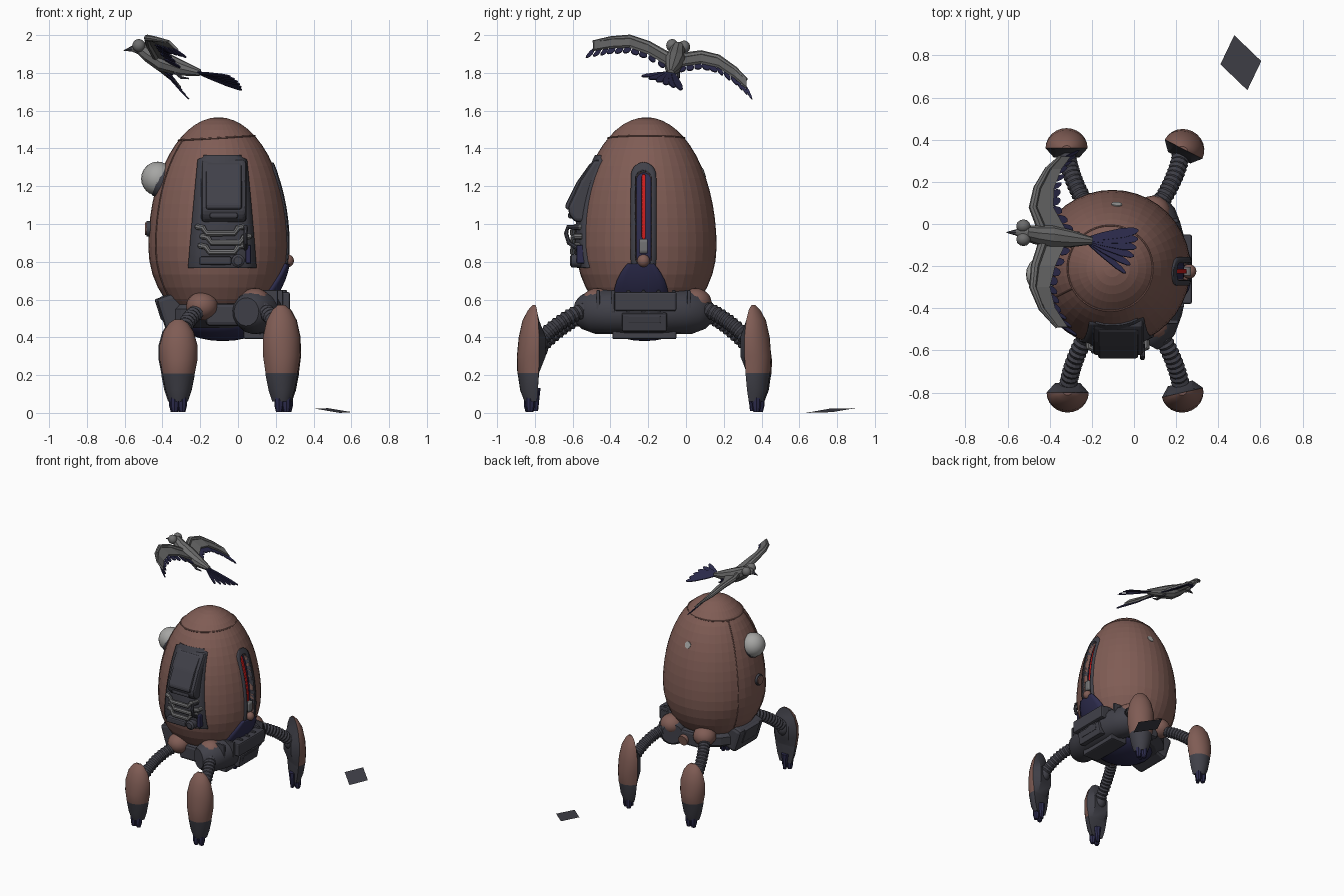
import bpy, bmesh, math
from math import sin, cos, pi, sqrt, radians
from mathutils import Vector as V, Euler

if "Cube" in bpy.data.objects:
    bpy.data.objects.remove(bpy.data.objects["Cube"])

def material(name, r, g, b):
    m = bpy.data.materials.new(name)
    m.diffuse_color = (r, g, b, 1)
    m.use_nodes = True
    m.node_tree.nodes["Principled BSDF"].inputs["Base Color"].default_value = m.diffuse_color
    return m

BROWN = material("clay brown", .215, .108, .09)
DARK = material("charcoal", .052, .052, .066)
NAVY = material("navy", .026, .025, .075)
GREY = material("feather grey", .15, .15, .15)
PIPE = material("pipe grey", .17, .17, .175)
LIGHT = material("light grey", .38, .38, .37)
RED = material("signal red", .6, .012, .012)

def obj(name, verts, faces, *mats, smooth=None, thick=0, bevel=0):
    bm = bmesh.new()
    vs = [bm.verts.new(v) for v in verts]
    for f in faces:
        bm.faces.new([vs[i] for i in f])
    bmesh.ops.remove_doubles(bm, verts=bm.verts, dist=1e-5)
    bmesh.ops.recalc_face_normals(bm, faces=bm.faces)
    if bevel:
        bmesh.ops.bevel(bm, geom=bm.edges[:], offset=bevel, segments=2, affect='EDGES', profile=.5)
    me = bpy.data.meshes.new(name)
    bm.to_mesh(me)
    bm.free()
    for m in mats:
        me.materials.append(m)
    o = bpy.data.objects.new(name, me)
    bpy.context.collection.objects.link(o)
    if thick:
        s = o.modifiers.new("thickness", 'SOLIDIFY')
        s.thickness, s.offset = thick, 0
    if smooth:
        bpy.context.view_layer.objects.active = o
        o.select_set(True)
        bpy.ops.object.shade_smooth_by_angle(angle=radians(smooth))
        o.select_set(False)
    return o

def loft(name, rings, *mats, **kw):
    """Skin a list of equal closed rings and cap both ends."""
    n = len(rings[0])
    faces = [(i*n+j, i*n+(j+1) % n, (i+1)*n+(j+1) % n, (i+1)*n+j)
             for i in range(len(rings)-1) for j in range(n)]
    faces += [tuple(range(n)), tuple(range((len(rings)-1)*n, len(rings)*n))]
    return obj(name, [p for r in rings for p in r], faces, *mats, **kw)

def tube(name, pts, radii, mat, seg=10, smooth=35):
    pts = [V(p) for p in pts]
    if not isinstance(radii, (list, tuple)):
        radii = [radii]*len(pts)
    rings, n = [], None
    for i, p in enumerate(pts):
        t = (pts[min(i+1, len(pts)-1)] - pts[max(i-1, 0)]).normalized()
        n = t.orthogonal() if n is None else n - t*n.dot(t)
        n.normalize()
        b = t.cross(n)
        rings.append([p + (n*cos(2*pi*k/seg) + b*sin(2*pi*k/seg))*radii[i] for k in range(seg)])
    return loft(name, rings, mat, smooth=smooth)

def box(name, loc, size, mat, rot=(0, 0, 0), bevel=.01):
    R = Euler([radians(a) for a in rot]).to_matrix()
    v = [V(loc) + R @ V((x*size[0]/2, y*size[1]/2, z*size[2]/2))
         for x in (-1, 1) for y in (-1, 1) for z in (-1, 1)]
    return obj(name, v, [(0, 1, 3, 2), (4, 6, 7, 5), (0, 4, 5, 1), (2, 3, 7, 6), (0, 2, 6, 4), (1, 5, 7, 3)],
               mat, bevel=bevel)

def ball(name, loc, radii, mat, seg=20):
    rings = [[V(loc) + V((radii[0]*sin(a)*cos(2*pi*k/seg), radii[1]*sin(a)*sin(2*pi*k/seg), radii[2]*cos(a)))
              for k in range(seg)] for a in [max(.01, min(pi-.01, pi*i/12)) for i in range(13)]]
    return loft(name, rings, mat, smooth=40)

def prism(name, yz, x0, x1, mat, bevel=.01):
    return loft(name, [[(x, y, z) for y, z in yz] for x in (x0, x1)], mat, bevel=bevel)

# Egg body
CX, CY = -.103, -.21
def egg_r(z):
    t = (z-.88)/(.685 if z > .88 else .43)
    return .372*sqrt(max(0, 1-t*t))
def egg(az, z, off=0):
    r = egg_r(z)+off
    return V((CX+r*cos(az), CY+r*sin(az), z))
zs = [.88-.43*cos(pi/2*i/9) for i in range(9)] + [.88+.685*sin(pi/2*i/14) for i in range(15)]
body = loft("egg_body", [[egg(2*pi*k/40, min(max(z, .4502), 1.5649)) for k in range(40)] for z in zs], BROWN)

# Shell seams
tube("cap_seam", [egg(2*pi*k/48, 1.455+.012*cos(2*pi*k/48)) for k in range(49)], .005, BROWN, 6)
for a in (153, 207):
    tube("side_seam", [egg(radians(a), .6+.845*i/24) for i in range(25)], .004, BROWN, 6)

def patch(name, deg, z0, z1, half, off, mat, shift=0, rows=24, cols=6, thick=.02):
    """Plate hugging the egg, with half width given by height."""
    v = []
    for i in range(rows+1):
        z = (z0+z1)/2 - (z1-z0)/2*cos(pi*i/rows)
        for j in range(cols+1):
            s = shift + half(z)*(2*j/cols-1)
            v.append(egg(radians(deg)+s/egg_r(z), z, off))
    c = cols+1
    f = [(i*c+j, i*c+j+1, (i+1)*c+j+1, (i+1)*c+j) for i in range(rows) for j in range(cols)]
    return obj(name, v, f, mat, thick=thick, smooth=40)
def capsule(z0, z1, w):
    def h(z):
        d = min(z-z0, z1-z)
        return w if d >= w else max(.006, sqrt(max(0, w*w-(w-d)**2)))
    return h

# Right-hand gauge: frame, recessed channel, red line and slider
frame = patch("gauge_frame", 0, .74, 1.315, capsule(.74, 1.315, .068), -.022, DARK, -.015, thick=.056)
cutter = patch("gauge_cutter", 0, .775, 1.285, capsule(.775, 1.285, .042), .01, DARK, -.015, thick=.1)
cutter.hide_render = True
cutter.hide_viewport = False
cutter.display_type = 'WIRE'
for o in (body, frame):
    b = o.modifiers.new("slot", 'BOOLEAN')
    b.object, b.operation, b.solver = cutter, 'DIFFERENCE', 'EXACT'
patch("gauge_channel", 0, .77, 1.29, capsule(.77, 1.29, .046), -.04, NAVY, -.015)
patch("gauge_red_line", 0, .92, 1.26, capsule(.92, 1.26, .011), -.029, RED, -.015)
patch("gauge_slider", 0, .845, .92, lambda z: .022, -.018, PIPE, -.015, 3, thick=.04)
ball("gauge_knob", (.262, -.225, .805), (.034, .034, .034), BROWN)
patch("gauge_base", 0, .62, .79, lambda z: .145-.075*max(0, (z-.62)/.17)**2, .004, NAVY, -.03, 8)

# Front panel, hatch box and pipework
patch("front_panel", 270, .77, 1.36, lambda z: .187-.055*(z-.77)/.59-(.03 if z > 1.345 else 0), -.002, DARK, .022)
prism("hatch_box", [(-.44, 1.34), (-.49, 1.34), (-.56, 1.23), (-.625, 1.09), (-.62, 1.05), (-.59, 1.01), (-.48, 1.01)],
      -.195, .045, DARK, .02)
prism("hatch_lid", [(-.48, 1.32), (-.505, 1.325), (-.58, 1.22), (-.64, 1.1), (-.635, 1.075), (-.6, 1.08)], -.17, .02, DARK, .012)
box("hatch_handle", (-.075, -.61, 1.045), (.15, .03, .03), DARK)
for i, (z, a, b) in enumerate(((.965, -.215, .03), (.915, -.19, .06), (.865, -.2, .03))):
    tube("front_pipe", [(a, -.55, z+.02), (a, -.585, z+.02), (a+.03, -.595, z+.015), (a+.05, -.6, z-.015),
                        (b-.05, -.6, z-.015), (b-.03, -.595, z+.015), (b, -.585, z+.02), (b, -.55, z+.02)], .016, PIPE, 8)
tube("front_valve", [(0, -.54, .805), (0, -.605, .805), (0, -.615, .805)], [.035, .035, .022], DARK, 14)
box("front_tray", (-.12, -.58, .805), (.17, .07, .045), DARK)
tube("front_loop", [(.04, -.57, .98), (.04, -.625, .985), (.04, -.635, .95), (.04, -.62, .9), (.04, -.57, .87)], .012, DARK, 8)
box("front_fuse", (.055, -.555, .84), (.03, .05, .1), NAVY)

# Left lens, knob and rear spot
tube("lens_collar", [(-.36, -.24, 1.21), (-.425, -.24, 1.235)], [.1, .088], DARK, 20)
ball("lens", (-.425, -.24, 1.24), (.088, .09, .09), LIGHT)
tube("side_knob", [(-.45, -.24, .975), (-.485, -.24, .975)], .042, DARK, 14)
tube("side_knob_cap", [(-.475, -.24, .975), (-.492, -.24, .975)], .034, BROWN, 14)
tube("rear_spot", [egg(radians(86), 1.27, -.01), egg(radians(86), 1.274, .003)], .026, LIGHT, 10)

# Chassis below the egg
loft("chassis_ring", [[(CX+r*cos(k*pi/12), CY+r*sin(k*pi/12), z) for k in range(24)]
                      for z, r in ((.6, .24), (.55, .28), (.49, .28), (.45, .22))], DARK)
ball("belly", (-.08, -.22, .49), (.24, .22, .11), NAVY)
ex = lambda y: .14-.85*(y+.225)**2
tube("engine_block", [(ex(y), y, .535) for y in (-.56, -.54, -.48, -.4, -.3, -.2, -.1, -.03, .03, .09, .11)],
     [.075, .095] + [.118]*7 + [.095, .075], DARK, 16)
for i in range(7):
    y = -.465+.08*i
    box("engine_rib", (ex(y)+.06, y, .59), (.12, .02, .12), DARK, (0, 0, 0), .006)
box("engine_plate", (.235, -.215, .59), (.08, .33, .1), DARK)
box("engine_hatch", (.22, -.22, .485), (.07, .24, .1), DARK, (0, 12, 0))
box("engine_vent", (.255, -.22, .495), (.012, .17, .04), DARK, (0, 12, 0), .004)
box("engine_keel", (.1, -.22, .42), (.14, .34, .06), DARK)
box("left_block", (-.345, -.22, .535), (.13, .3, .19), DARK, (0, -18, 0), .025)
box("left_block_hatch", (-.405, -.22, .55), (.04, .18, .12), DARK, (0, -18, 0), .01)
box("rear_block", (-.06, .03, .52), (.22, .1, .12), DARK, (0, 0, 0), .02)
box("front_block", (-.06, -.45, .52), (.22, .1, .12), DARK, (0, 0, 0), .02)
tube("rear_port", [(-.04, .05, .51), (-.04, .1, .5)], .04, BROWN, 12)

# Legs: hip cowl, ribbed hose, half-round shell and toes
SHELL = [(.57, .02, 0, .012), (.545, .05, -.003, .035), (.49, .08, -.012, .065), (.4, .1, -.045, .085), (.3, .1, -.045, .095),
         (.21, .086, -.01, .093), (.2, .086, -.01, .09), (.12, .07, 0, .078), (.06, .05, .005, .055)]
def leg(tag, hip, foot, deg, top):
    o = V((cos(radians(deg)), sin(radians(deg)), 0))
    s = V((-o.y, o.x, 0))
    foot, hip = V(foot), V(hip)
    up = lambda z: z if z < .2 else .2+(z-.2)*(top-.2)/.37
    rings = []
    for z, w, inn, out in SHELL:
        c = foot + V((0, 0, up(z)))
        arc = [c + s*w*cos(pi*k/12) + o*out*sin(pi*k/12) for k in range(13)]
        rings.append(arc + [c - s*w*.6 + o*inn, c + s*w*.6 + o*inn])
    sh = loft(tag+"_leg_shell", rings, BROWN, DARK, smooth=30)
    for p in sh.data.polygons:
        if p.center.z < .205 or p.normal.dot(o) < -.15:
            p.material_index = 1
    knee = foot + V((0, 0, up(.38))) - o*.02
    mid = (hip+knee)/2 + V((.04 if tag.endswith("right") else -.04, 0, .055))
    n = 28
    path = [hip*(1-t)**2 + mid*2*t*(1-t) + knee*t*t for t in [i/n for i in range(n+1)]]
    tube(tag+"_leg_hose", path, [.044 if i % 2 else .036 for i in range(n+1)], DARK, 12, None)
    ball(tag+"_knee_joint", knee, (.05, .05, .06), DARK, 12)
    ball(tag+"_hip_cowl", hip+V((0, 0, .015)), (.085, .085, .075), BROWN, 16)
    for k in (-1, 1):
        a = foot + o*.03 + s*.02*k
        tube(tag+"_toe", [a+V((0, 0, .1)), a+V((0, 0, .035)), a+V((0, 0, .005))], [.026, .024, .016], NAVY, 8)
    tube(tag+"_heel", [foot+V((0, 0, .13)), foot-o*.005+V((0, 0, .01))], [.03, .012], NAVY, 8)

leg("front_left", (-.19, -.47, .55), (-.315, -.80, 0), 270, .495)
leg("front_right", (.09, -.47, .57), (.23, -.80, 0), 283, .57)
leg("back_left", (-.2, .05, .55), (-.32, .36, 0), 90, .495)
leg("back_right", (.09, .05, .57), (.235, .355, 0), 63, .57)

# Bird: body, beak and eyes
tube("bird_body", [(-.565, -.04, 1.925), (-.545, -.04, 1.93), (-.515, -.042, 1.932), (-.47, -.05, 1.9), (-.4, -.058, 1.86),
                   (-.3, -.07, 1.825), (-.2, -.08, 1.8)], [.012, .026, .036, .045, .055, .042, .018], GREY, 10, None)
tube("bird_beak", [(-.55, -.04, 1.93), (-.605, -.04, 1.918)], [.018, .002], DARK, 8)
for y, z in ((-.01, 1.937), (-.073, 1.945)):
    ball("bird_eye", (-.525, y, z), (.034, .032, .034), GREY, 12)

def leaf(name, a, b, side, w, mat):
    """Flat rounded feather from a to b."""
    a, b, side = V(a), V(b), V(side).normalized()
    prof = ((0, .35), (.3, .8), (.7, 1), (.92, .7), (1, .2))
    pts = [a.lerp(b, t)+side*w*h for t, h in prof] + [a.lerp(b, t)-side*w*h for t, h in reversed(prof)]
    return obj(name, pts, [tuple(range(len(pts)))], mat, thick=.006)

# Bird wings: grey sheet with a row of navy feathers
WINGS = {"bird_left_wing": [(-.43, -.08, 1.88), (-.47, -.2, 1.95), (-.48, -.3, 1.985), (-.44, -.4, 1.98), (-.365, -.49, 1.965)],
         "bird_right_wing": [(-.44, -.02, 1.885), (-.48, .08, 1.9), (-.46, .17, 1.88), (-.41, .26, 1.82), (-.35, .32, 1.765)]}
for name, pts in WINGS.items():
    L = [V(p) for p in pts]
    chord = [V((.11-.016*i, 0, -.045)) for i in range(5)]
    v = L + [p+c for p, c in zip(L, chord)]
    obj(name, v, [(i, i+1, i+6, i+5) for i in range(4)], GREY, thick=.014)
    tube(name+"_edge", L, [.022, .02, .018, .014, .008], GREY, 8)
    for k in range(11):
        i = min(int(k*.4), 3)
        f = k*.4-i
        p, c, d = L[i].lerp(L[i+1], f), chord[i].lerp(chord[i+1], f), (L[i+1]-L[i]).normalized()
        leaf(name+"_feather", p+c*.55-V((0, 0, .012)), p+c*1.35+d*.004*k-V((0, 0, .018)), d, .022, NAVY)

# Bird tail fan and tucked feet
for k in range(6):
    t = k/5
    end = V((.02-.06*t*t, -.03-.2*t, 1.71+.07*t))
    leaf("bird_tail_feather", (-.22, -.07-.02*t, 1.803), end, (.3, -1, .3), .024, NAVY)
for y in (-.04, -.09):
    tube("bird_foot", [(-.34, y, 1.81), (-.3, y, 1.775), (-.26, y, 1.77)], [.01, .008, .004], DARK, 6)

# Loose sheet on the ground
obj("ground_sheet", [(.41, .758, .022), (.476, .896, .025), (.604, .773, .004), (.538, .635, 0)], [(0, 1, 2, 3)], DARK)
